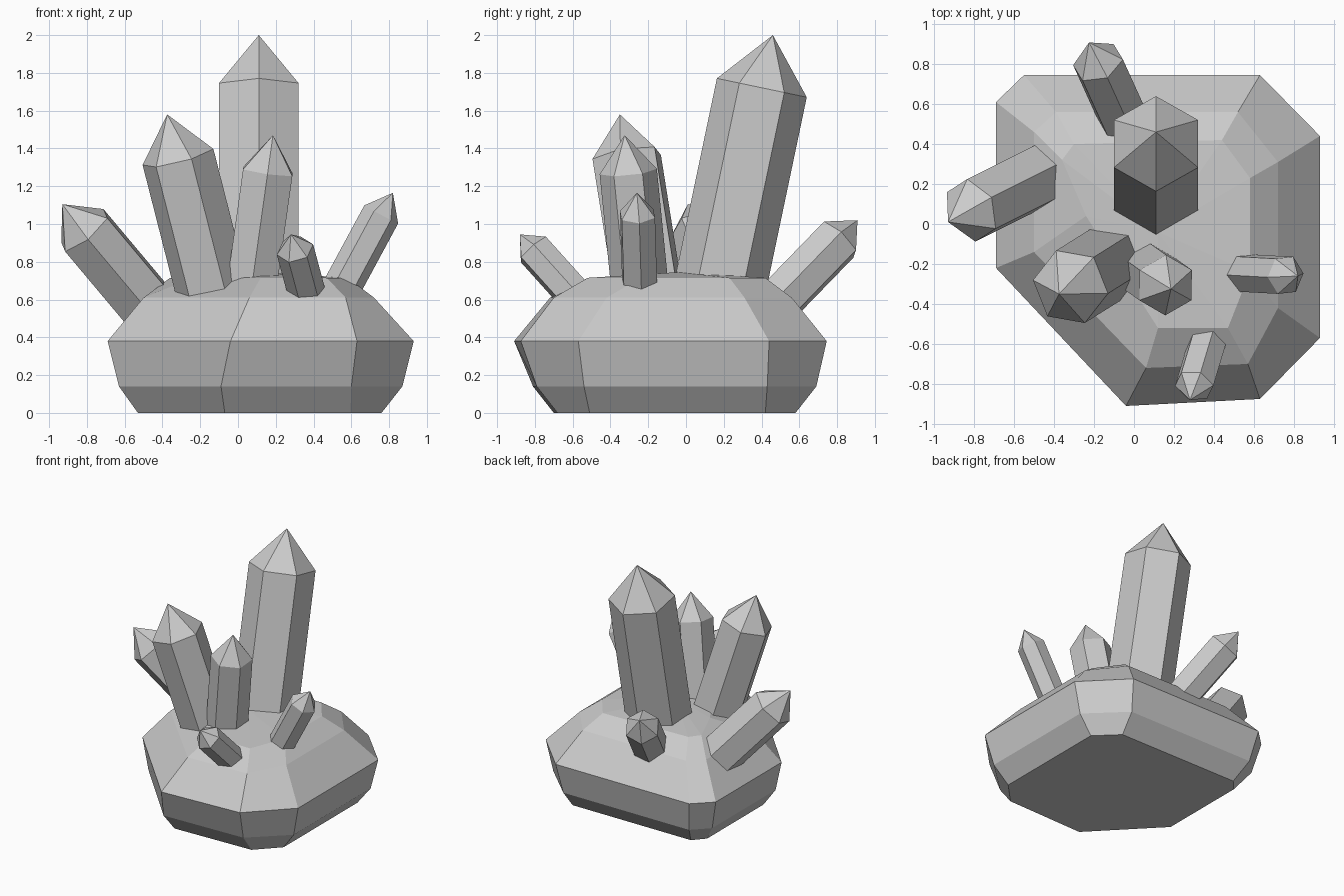
import bpy, bmesh, math
from mathutils import Vector

if "Cube" in bpy.data.objects:
    bpy.data.objects.remove(bpy.data.objects["Cube"])


def finish(name, bm):
    bmesh.ops.recalc_face_normals(bm, faces=bm.faces)
    me = bpy.data.meshes.new(name)
    bm.to_mesh(me)
    bm.free()
    ob = bpy.data.objects.new(name, me)
    bpy.context.collection.objects.link(ob)
    return ob


def bridge(bm, a, b):
    n = len(a)
    for i in range(n):
        j = (i + 1) % n
        bm.faces.new((a[i], a[j], b[j], b[i]))


def fan(bm, ring, tip):
    for i in range(len(ring)):
        bm.faces.new((ring[i], ring[(i + 1) % len(ring)], tip))


# Rock base: irregular eight-sided rings stacked from the ground up
levels = [
    (0.00, [(-.53, .49), (-.45, .58), (.595, .58), (.76, .42),
            (.76, -.51), (.595, -.68), (-.07, -.70), (-.53, -.22)]),
    (0.14, [(-.63, .57), (-.51, .69), (.60, .69), (.87, .43),
            (.87, -.54), (.60, -.79), (-.09, -.81), (-.63, -.23)]),
    (0.38, [(-.69, .61), (-.55, .745), (.63, .745), (.93, .44),
            (.93, -.57), (.63, -.875), (-.04, -.91), (-.69, -.22)]),
    (0.61, [(-.50, .46), (-.39, .56), (.52, .56), (.72, .31),
            (.72, -.42), (.57, -.70), (.06, -.72), (-.50, -.14)]),
    (0.715, [(-.36, .32), (-.30, .40), (.44, .42), (.58, .23),
             (.58, -.24), (.47, -.52), (.12, -.52), (-.24, .04)]),
]
bm = bmesh.new()
rings = [[bm.verts.new((x, y, z)) for x, y in pts] for z, pts in levels]
for lower, upper in zip(rings, rings[1:]):
    bridge(bm, lower, upper)
bm.faces.new(rings[0])
fan(bm, rings[-1], bm.verts.new((.12, -.04, .745)))
finish("rock_base", bm)


# Crystals: six-sided prisms with pointed caps, sunk into the rock
def crystal(name, tip, lean, length, cap, radius, corner):
    tip, axis = Vector(tip), Vector((*lean, 1)).normalized()
    u = Vector(corner)
    u = (u - axis * u.dot(axis)).normalized()
    v = axis.cross(u)
    bm = bmesh.new()

    def ring(dist):
        return [bm.verts.new(tip - axis * dist + radius *
                             (u * math.cos(k * math.pi / 3) + v * math.sin(k * math.pi / 3)))
                for k in range(6)]

    base, shoulder = ring(length), ring(cap)
    bridge(bm, base, shoulder)
    bm.faces.new(base)
    fan(bm, shoulder, bm.verts.new(tip))
    finish(name, bm)


crystal("crystal_tall", (.11, .46, 2.0), (0, .21), 1.42, .285, .243, (0, 1, 0))
crystal("crystal_left_front", (-.375, -.35, 1.58), (-.255, -.16), 1.08, .235, .195, (-.12, -.145, 0))
crystal("crystal_centre_front", (.185, -.325, 1.47), (.14, -.10), .88, .195, .152, (0, -1, 0))
crystal("crystal_left", (-.93, .01, 1.105), (-.84, -.42), .85, .19, .165, (.02, -.17, -.05))
crystal("crystal_right", (.82, -.26, 1.165), (.54, -.03), .68, .13, .102, (.09, .01, -.05))
crystal("crystal_front_small", (.28, -.88, .945), (-.27, -.90), .50, .11, .10, (-.1, 0, -.03))
crystal("crystal_back", (-.225, .908, 1.02), (-.44, .97), .80, .15, .132, (-.13, -.015, -.043))
